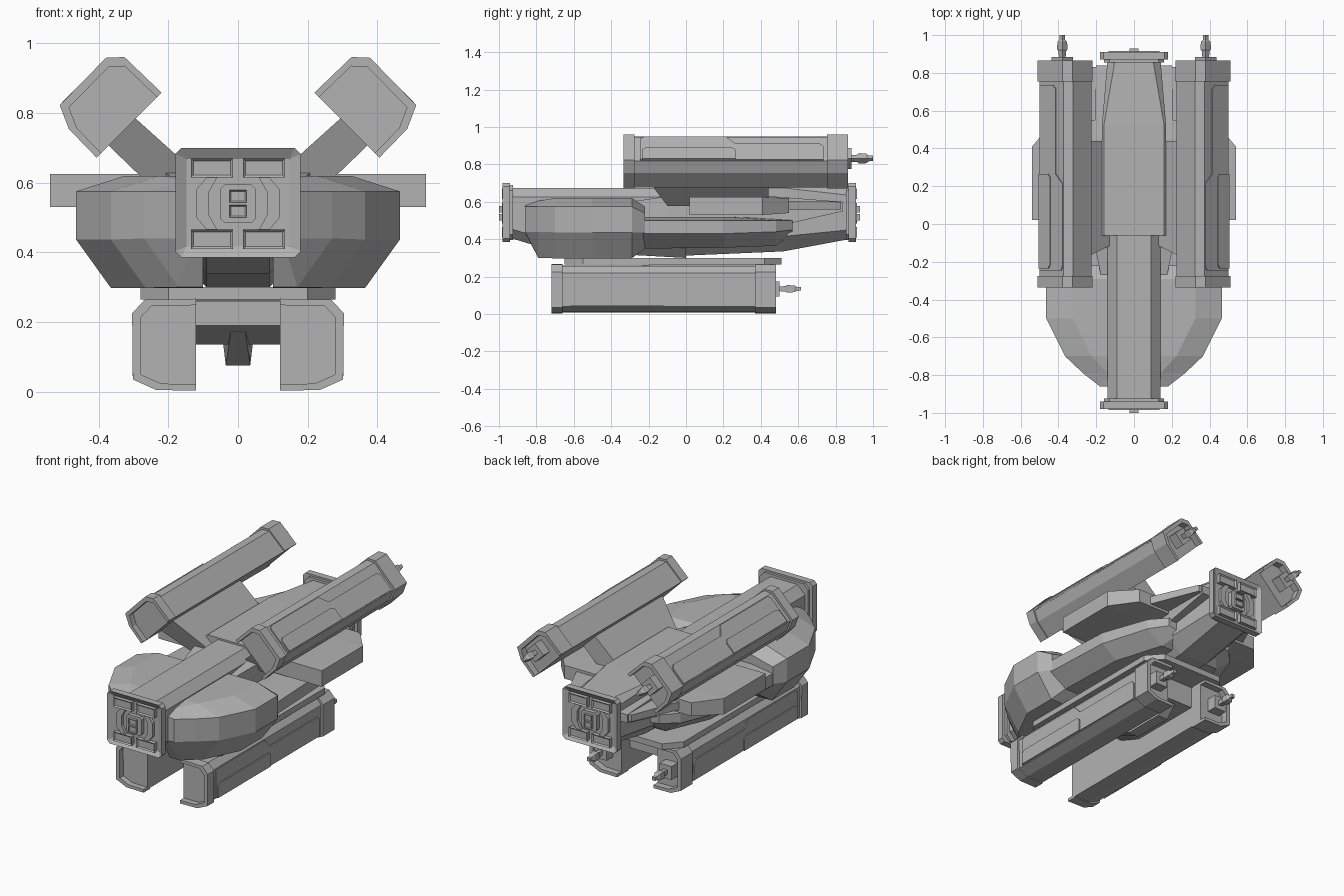
import bpy, bmesh, math

if "Cube" in bpy.data.objects:
    bpy.data.objects.remove(bpy.data.objects["Cube"])

grey = bpy.data.materials.new("hull grey")
grey.use_nodes = True
grey.diffuse_color = (0.45, 0.45, 0.45, 1)
grey.node_tree.nodes["Principled BSDF"].inputs["Base Color"].default_value = (0.45, 0.45, 0.45, 1)


def loft(name, sections, mirror=False, inset=None):
    """Skin matching rings of 3D points and cap both ends."""
    bm = bmesh.new()
    rings = [[bm.verts.new(p) for p in ring] for ring in sections]
    n = len(rings[0])
    for a, b in zip(rings, rings[1:]):
        for i in range(n):
            j = (i + 1) % n
            bm.faces.new((a[i], a[j], b[j], b[i]))
    caps = [bm.faces.new(rings[0]), bm.faces.new(rings[-1])]
    bmesh.ops.recalc_face_normals(bm, faces=bm.faces)
    if inset:
        bmesh.ops.inset_individual(bm, faces=caps[:1], thickness=inset[0], depth=-inset[1])
    mesh = bpy.data.meshes.new(name)
    bm.to_mesh(mesh)
    bm.free()
    mesh.materials.append(grey)
    obj = bpy.data.objects.new(name, mesh)
    bpy.context.collection.objects.link(obj)
    if mirror:
        m = obj.modifiers.new("mirror", 'MIRROR')
        m.use_mirror_merge = False
    return obj


def at(y, pts):
    return [(x, y, z) for x, z in pts]


def rect(x0, x1, z0, z1):
    return [(x0, z0), (x1, z0), (x1, z1), (x0, z1)]


def box(name, x, y, z, mirror=False, inset=None):
    return loft(name, [at(v, rect(*x, *z)) for v in y], mirror, inset)


def chamfered(w, z0, z1, c, d=None):
    """Rectangle of half width w with cut corners, c at the top and d below."""
    d = c if d is None else d
    right = [(w - d, z0), (w, z0 + d), (w, z1 - c), (w - c, z1)]
    return right + [(-x, z) for x, z in reversed(right)]


# Central hull: slim neck, broad middle, tapering tail
loft("neck", [at(-0.95, chamfered(0.14, 0.41, 0.675, 0.05)),
              at(-0.72, chamfered(0.14, 0.34, 0.675, 0.05)),
              at(0, chamfered(0.14, 0.3, 0.675, 0.05))])
loft("middle_hull", [at(-0.06, chamfered(0.17, 0.31, 0.685, 0.01, 0.08)),
                     at(0.52, chamfered(0.17, 0.335, 0.685, 0.01, 0.08)),
                     at(0.87, chamfered(0.14, 0.4, 0.675, 0.04, 0.05))])
loft("hull_shelf", [at(-0.3, rect(-0.17, 0.17, 0.5, 0.6)),
                    at(-0.1, rect(-0.21, 0.21, 0.46, 0.63)),
                    at(0.45, rect(-0.21, 0.21, 0.46, 0.63)),
                    at(0.84, rect(-0.2, 0.2, 0.55, 0.6))])


# Matching end plates with recessed docking details
def end_plate(prefix, place):
    def part(name, y0, y1, pts, inset=None):
        loft(prefix + name, [at(place(y0), pts), at(place(y1), pts)], inset=inset)

    part("_plate", -0.98, -0.94, chamfered(0.18, 0.385, 0.7, 0.018), (0.035, 0.02))
    part("_collar", -0.945, -0.925, chamfered(0.16, 0.395, 0.69, 0.03))
    for side, tag in ((1, "_left"), (-1, "_right")):
        for z0, row in ((0.41, "_lower"), (0.615, "_upper")):
            xs = sorted((0.015 * side, 0.135 * side))
            part("_block" + row + tag, -0.985, -0.95, rect(*xs, z0, z0 + 0.055), (0.01, 0.008))
        bracket = [(0.06, 0.465), (0.09, 0.465), (0.12, 0.5), (0.12, 0.58),
                   (0.09, 0.615), (0.06, 0.615), (0.085, 0.57), (0.085, 0.51)]
        part("_bracket" + tag, -0.978, -0.95, [(side * x, z) for x, z in bracket])
    part("_hub", -0.985, -0.95, chamfered(0.05, 0.485, 0.595, 0.012))
    for z in (0.5, 0.543):
        part("_socket", -1.0, -0.98, rect(-0.025, 0.025, z, z + 0.036), (0.006, 0.005))


end_plate("front", lambda y: y)
end_plate("rear", lambda y: -y - 0.07)


# Side pontoons: faceted bulge with a slimmer tail
def pontoon_ring(y, out, top, shoulder, chine, bottom):
    return at(y, [(0.1, top), (max(0.14, out - 0.14), top), (out, shoulder),
                  (out, chine), (max(0.13, out - 0.1), bottom), (0.1, bottom)])


loft("pontoon", [pontoon_ring(*r) for r in (
    (-0.86, 0.18, 0.58, 0.575, 0.44, 0.435),
    (-0.79, 0.27, 0.605, 0.575, 0.44, 0.3),
    (-0.7, 0.365, 0.62, 0.575, 0.437, 0.298),
    (-0.5, 0.465, 0.62, 0.575, 0.437, 0.298),
    (-0.29, 0.465, 0.62, 0.575, 0.437, 0.298),
    (-0.22, 0.42, 0.575, 0.54, 0.437, 0.35))], True)
loft("pontoon_tail", [pontoon_ring(*r) for r in (
    (-0.24, 0.42, 0.52, 0.5, 0.43, 0.35),
    (0.2, 0.4, 0.52, 0.5, 0.43, 0.355),
    (0.48, 0.3, 0.51, 0.5, 0.44, 0.365),
    (0.57, 0.22, 0.505, 0.5, 0.45, 0.435))], True)

# Stub wings that sweep back to the tail
loft("stub_wing", [at(0.02, rect(0.14, 0.54, 0.53, 0.625)),
                   at(0.41, rect(0.14, 0.54, 0.53, 0.625)),
                   at(0.55, rect(0.14, 0.42, 0.54, 0.62))], True)
loft("wing_fairing", [at(0.5, rect(0.14, 0.36, 0.555, 0.605)),
                      at(0.83, rect(0.14, 0.22, 0.56, 0.6))], True)

# Slanted arms carrying the upper pods
loft("upper_arm", [[(0.1, -0.1, 0.61), (0.1, 0.44, 0.61), (0.24, 0.44, 0.58), (0.24, -0.1, 0.58)],
                   [(0.3, -0.2, 0.79), (0.3, 0.44, 0.79), (0.375, 0.44, 0.71), (0.375, -0.2, 0.71)]], True)

# Belly plate, pod bridge and keel
loft("belly_plate", [[(x, y, z) for x, y in (
    (-0.2, -0.65), (0.2, -0.65), (0.28, -0.55), (0.28, 0.42),
    (0.2, 0.51), (-0.2, 0.51), (-0.28, 0.42), (-0.28, -0.55))] for z in (0.265, 0.3)])
loft("pod_bridge", [at(-0.25, chamfered(0.14, 0.19, 0.26, 0.02)),
                    at(-0.1, chamfered(0.14, 0.135, 0.27, 0.02)),
                    at(0.36, chamfered(0.14, 0.135, 0.27, 0.02))])
loft("keel", [at(y, [(-w, 0.2), (w, 0.2), (w * 0.7, b), (-w * 0.7, b)])
              for y, w, b in ((-0.2, 0.03, 0.17), (0, 0.05, 0.075), (0.25, 0.05, 0.075), (0.35, 0.03, 0.15))])

# Weapon pods: one section, turned to suit the upper and lower mounts
SECTION = [(0, -0.132), (0.115, -0.13), (0.182, -0.1), (0.184, 0.09), (0.148, 0.129), (0, 0.132)]


def pod(name, cx, cz, y0, angle):
    c, s = math.cos(angle), math.sin(angle)

    def put(u, v, y):
        return (cx + u * c - v * s, y0 + y, cz + u * s + v * c)

    def slab(part, pts, y_a, y_b):
        loft(name + part, [[put(u, v, y) for u, v in pts] for y in (y_a, y_b)], True)

    def panel(part, outline, u0, u1):
        loft(name + part, [[put(u, v, y) for y, v in outline] for u in (u0, u1)], True)

    slab("_body", [(u * 0.93, v * 0.95) for u, v in SECTION], 0.035, 1.16)
    rim = SECTION + [(u * 0.87, v * 0.86) for u, v in reversed(SECTION)]
    slab("_front_rim", rim, 0, 0.06)
    slab("_rear_rim", rim, 1.09, 1.2)
    panel("_side_panel", [(0.09, -0.09), (0.09, 0.07), (0.11, 0.082), (0.55, 0.082),
                          (0.6, 0.03), (1.05, 0.03), (1.07, 0.01), (1.07, -0.09)], 0.16, 0.177)
    panel("_hatch", [(0.1, -0.09), (0.1, -0.02), (0.12, -0.005), (0.58, -0.005),
                     (0.6, -0.02), (0.6, -0.09)], 0.165, 0.183)
    # Gun block and stepped barrel
    slab("_gun_block", rect(0.055, 0.135, -0.04, 0.04), 1.13, 1.22)
    loft(name + "_barrel", [[put(0.095 + u * r, v * r, y) for u, v in rect(-1, 1, -1, 1)]
                            for y, r in ((1.2, 0.012), (1.25, 0.014), (1.26, 0.02),
                                         (1.3, 0.018), (1.31, 0.011), (1.335, 0.01))], True)


pod("upper_pod", 0.3125, 0.765, -0.335, math.radians(45))
pod("lower_pod", 0.12, 0.135, -0.72, 0)
